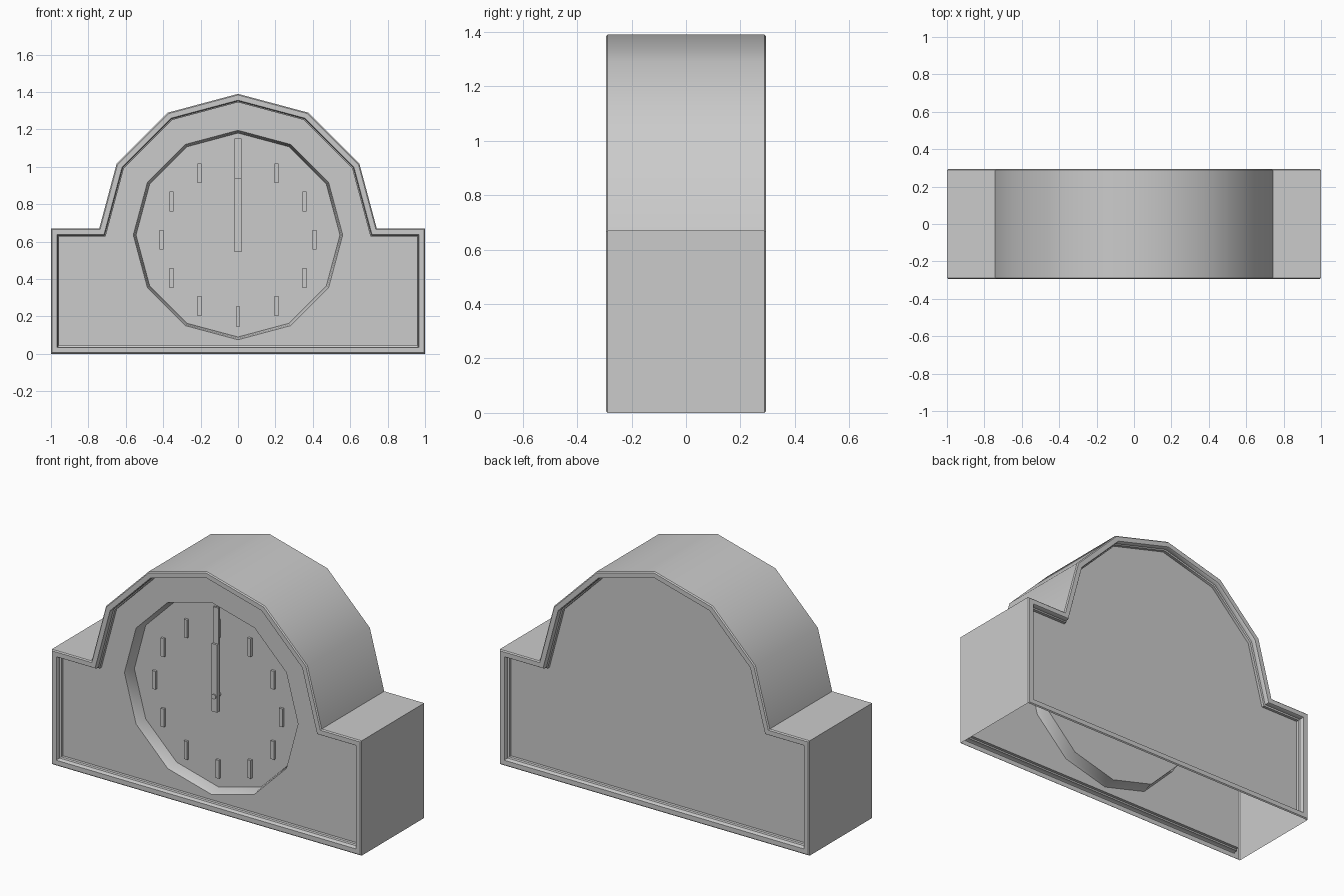
import bpy, bmesh, math
from mathutils import Vector

if "Cube" in bpy.data.objects:
    bpy.data.objects.remove(bpy.data.objects["Cube"])

DIAL_Z = 0.635
HALF_DEPTH = 0.294
PANEL_Y = -0.247
DIAL_Y = -0.177


def finish(bm, name, smooth=None):
    bmesh.ops.recalc_face_normals(bm, faces=bm.faces)
    me = bpy.data.meshes.new(name)
    bm.to_mesh(me)
    bm.free()
    ob = bpy.data.objects.new(name, me)
    bpy.context.collection.objects.link(ob)
    if smooth:
        bpy.ops.object.select_all(action='DESELECT')
        ob.select_set(True)
        bpy.context.view_layer.objects.active = ob
        bpy.ops.object.shade_smooth_by_angle(angle=math.radians(smooth))
    return ob


def inset(pts, d):
    out = []
    for i, p in enumerate(pts):
        a = (p - pts[i - 1]).normalized()
        b = (pts[(i + 1) % len(pts)] - p).normalized()
        n1, n2 = Vector((-a.y, a.x)), Vector((-b.y, b.x))
        out.append(p + (n1 + n2) * d / (1 + n1.dot(n2)))
    return out


def add_ring(bm, pts, y):
    return [bm.verts.new((p.x, y, p.y)) for p in pts]


def bridge(bm, r1, r2, skip=()):
    n = len(r1)
    for i in range(n):
        if i not in skip:
            j = (i + 1) % n
            bm.faces.new((r1[i], r1[j], r2[j], r2[i]))


def circle(r, cz, angles):
    return [Vector((r * math.cos(math.radians(a)), cz + r * math.sin(math.radians(a)))) for a in angles]


def box(name, x, z0, z1, y0, y1, w):
    bm = bmesh.new()
    pts = [Vector((x - w / 2, z0)), Vector((x + w / 2, z0)), Vector((x + w / 2, z1)), Vector((x - w / 2, z1))]
    a, b = add_ring(bm, pts, y0), add_ring(bm, pts, y1)
    bridge(bm, a, b)
    bm.faces.new(a)
    bm.faces.new(b)
    return finish(bm, name)


# Case outline: plinth with a twelve-sided arch
outline = [Vector(p) for p in ((-1, 0), (1, 0), (1, 0.67), (0.742, 0.67))]
outline += circle(0.75, 0.64, range(30, 151, 30))
outline += [Vector((-0.742, 0.67)), Vector((-1, 0.67))]

# Rim moulding section: inset from the outline, depth from the face
rim = [(0, 0.006), (0.006, 0), (0.033, 0), (0.037, 0.006),
       (0.037, 0.026), (0.044, 0.03), (0.044, HALF_DEPTH + PANEL_Y)]

# Hollow case, open underneath, with recessed panels front and back
bm = bmesh.new()
sides = {}
for s in (-1, 1):
    rings = [add_ring(bm, inset(outline, d), s * (HALF_DEPTH - y)) for d, y in rim]
    for a, b in zip(rings, rings[1:]):
        bridge(bm, a, b)
    sides[s] = rings
bridge(bm, sides[-1][0], sides[1][0], skip=(0,))
bm.faces.new(sides[1][-1])

# Sunken dial well in the front panel
well = [add_ring(bm, circle(r, DIAL_Z, range(0, 360, 30)), y)
        for r, y in ((0.56, PANEL_Y), (0.553, PANEL_Y + 0.018), (0.545, DIAL_Y))]
for a, b in zip(well, well[1:]):
    bridge(bm, a, b)
bm.faces.new(well[-1])
edges = []
for loop in (sides[-1][-1], well[0]):
    edges += [bm.edges.get((loop[i - 1], loop[i])) for i in range(len(loop))]
bmesh.ops.triangle_fill(bm, edges=edges, use_beauty=True, use_dissolve=False, normal=(0, -1, 0))
finish(bm, "clock_case", smooth=40)

# Plain raised hour marks
for h in range(12):
    a = math.radians(90 - 30 * h)
    x, z = 0.41 * math.cos(a), DIAL_Z - 0.025 + 0.41 * math.sin(a)
    box(f"hour_mark_{h + 1}", x, z - 0.053, z + 0.053, DIAL_Y - 0.014, DIAL_Y, 0.022)

# Hands at twelve o'clock and their pivot
box("minute_hand", 0, 0.545, 1.15, -0.207, -0.195, 0.036)
box("hour_hand", 0, 0.545, 0.94, -0.219, -0.207, 0.036)
bm = bmesh.new()
pts = circle(0.014, DIAL_Z, range(0, 360, 30))
front, back = add_ring(bm, pts, -0.226), add_ring(bm, pts, DIAL_Y)
bridge(bm, front, back)
bm.faces.new(front)
bm.faces.new(back)
finish(bm, "hand_pivot", smooth=40)
